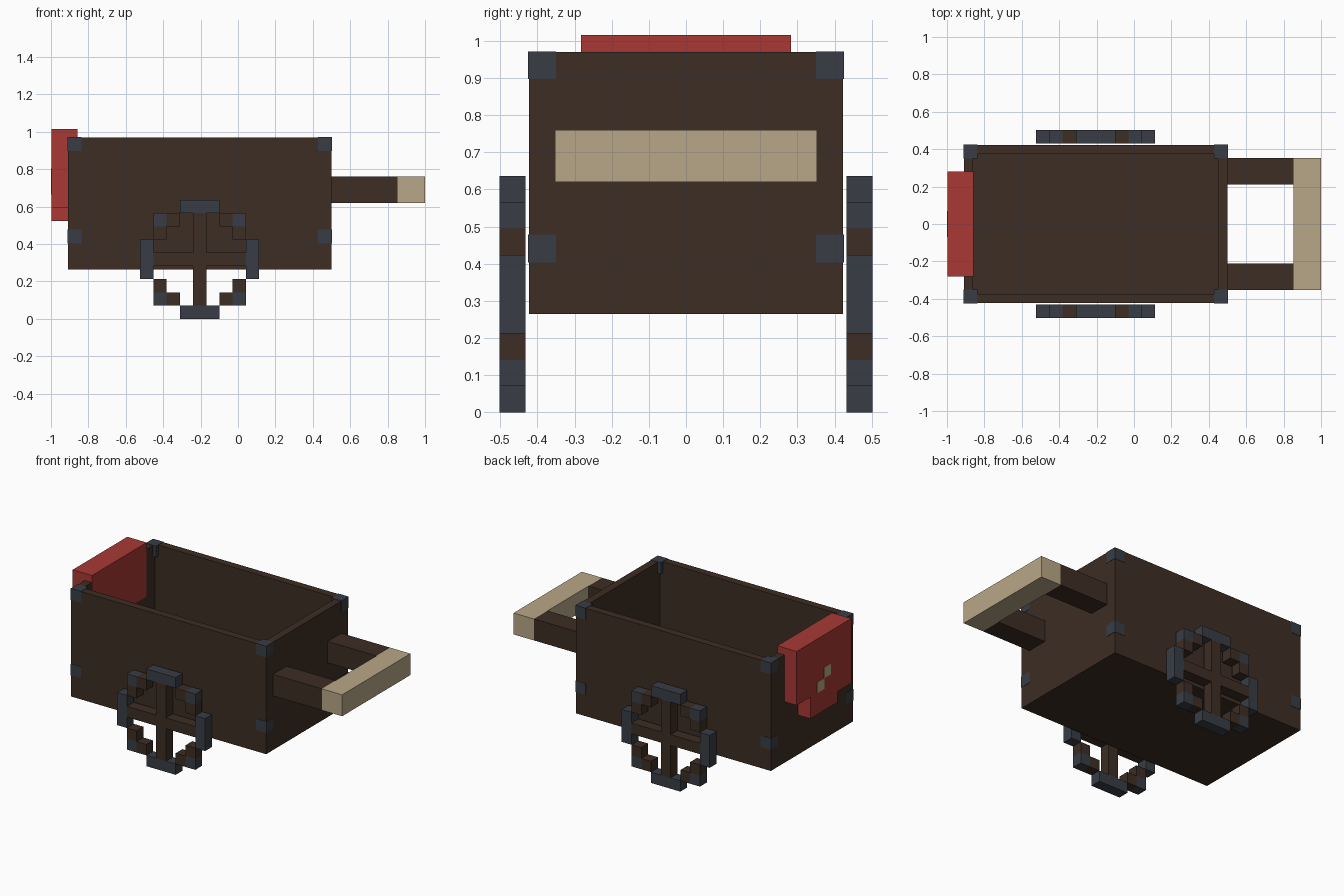
import bpy
import bmesh

if "Cube" in bpy.data.objects:
    bpy.data.objects.remove(bpy.data.objects["Cube"], do_unlink=True)

U = 0.0705  # side of one building block


def srgb(*rgb):
    lin = [(c / 255 / 12.92) if c < 10 else ((c / 255 + 0.055) / 1.055) ** 2.4 for c in rgb]
    return (*lin, 1.0)


def material(name, color):
    mat = bpy.data.materials.new(name)
    mat.use_nodes = True
    mat.diffuse_color = color
    mat.node_tree.nodes["Principled BSDF"].inputs["Base Color"].default_value = color
    return mat


wood = material("dark wood", srgb(61, 45, 36))
iron = material("blue iron", srgb(56, 61, 69))
grip_wood = material("pale wood", srgb(185, 167, 135))
cloth = material("red cloth", srgb(168, 57, 53))


def add_box(bm, lo, hi):
    verts = bmesh.ops.create_cube(bm, size=1)["verts"]
    for v in verts:
        for i in range(3):
            v.co[i] = hi[i] if v.co[i] > 0 else lo[i]


def build(name, mat, boxes):
    """One object made of boxes given as (low corner, high corner)."""
    bm = bmesh.new()
    for lo, hi in boxes:
        add_box(bm, lo, hi)
    finish(name, mat, bm)


def finish(name, mat, bm):
    mesh = bpy.data.meshes.new(name)
    bm.to_mesh(mesh)
    bm.free()
    mesh.materials.append(mat)
    bpy.context.collection.objects.link(bpy.data.objects.new(name, mesh))


# Open cart box: inset the top and push it down to the floor
X0, X1, Y, Z0, Z1 = -0.91, 0.50, 6 * U, 0.265, 0.97
bm = bmesh.new()
add_box(bm, (X0, -Y, Z0), (X1, Y, Z1))
bm.normal_update()
top = max(bm.faces, key=lambda f: f.calc_center_median().z)
bmesh.ops.inset_region(bm, faces=[top], thickness=U)
floor = bmesh.ops.extrude_discrete_faces(bm, faces=[top])["faces"][0]
for v in floor.verts:
    v.co.z = Z0 + U
finish("cart_box", wood, bm)

# Iron caps on the box corners
E = 0.002
caps = []
for x in (X0, X1 - U):
    for y in (-Y, Y - U):
        for z in (Z0 + 2 * U, Z1 - U):
            caps.append(((x - E, y - E, z - E), (x + U + E, y + U + E, z + U + E)))
build("corner_caps", iron, caps)

# Handle: two shafts and a cross grip
H0, H1 = 0.62, 0.76
for side, y in (("right", -5 * U), ("left", 3 * U)):
    build("shaft_" + side, wood, [((X1, y, H0), (0.853, y + 2 * U, H1))])
build("handle_grip", grip_wood, [((0.853, -5 * U, H0), (1.0, 5 * U, H1))])

# Wheels: stepped rims on a nine by nine block grid, with crossed spokes
WX, W = -0.523, 0.0707


def wheel(side, y):
    def cells(c0, r0, c1, r1):
        return ((WX + c0 * W, y, r0 * W), (WX + c1 * W, y + U, r1 * W))

    tyre = [cells(3, 0, 6, 1), cells(3, 8, 6, 9), cells(0, 3, 1, 6), cells(8, 3, 9, 6)]
    felloes = []
    for c, c_in in ((1, 2), (7, 6)):
        for r, r_in in ((1, 2), (7, 6)):
            tyre.append(cells(c, r, c + 1, r + 1))
            felloes.append(cells(c_in, r, c_in + 1, r + 1))
            felloes.append(cells(c, r_in, c + 1, r_in + 1))
    spokes = [cells(4, 1, 5, 8), cells(1, 4, 4, 5), cells(5, 4, 8, 5)]
    build("wheel_tyre_" + side, iron, tyre)
    build("wheel_felloes_" + side, wood, felloes)
    build("wheel_spokes_" + side, wood, spokes)


wheel("right", -0.502)
wheel("left", 0.502 - U)

# Ragged cloth hung over the closed end
C0, C1, CT = -0.998, -0.858, 1.016
strips = []
for y0, y1, drop in ((-4, -2, 6), (-2, 2, 7), (2, 4, 5)):
    strips.append(((C0, y0 * U, CT - drop * U), (C1, y1 * U, CT)))
build("cloth", cloth, strips)

# Two pale patches on the cloth
patches = [((-1.0, y * U, CT - d * U), (C0 + E, (y + 1) * U, CT - (d - 1) * U))
           for y, d in ((-1, 4), (0, 5))]
build("cloth_patches", grip_wood, patches)
